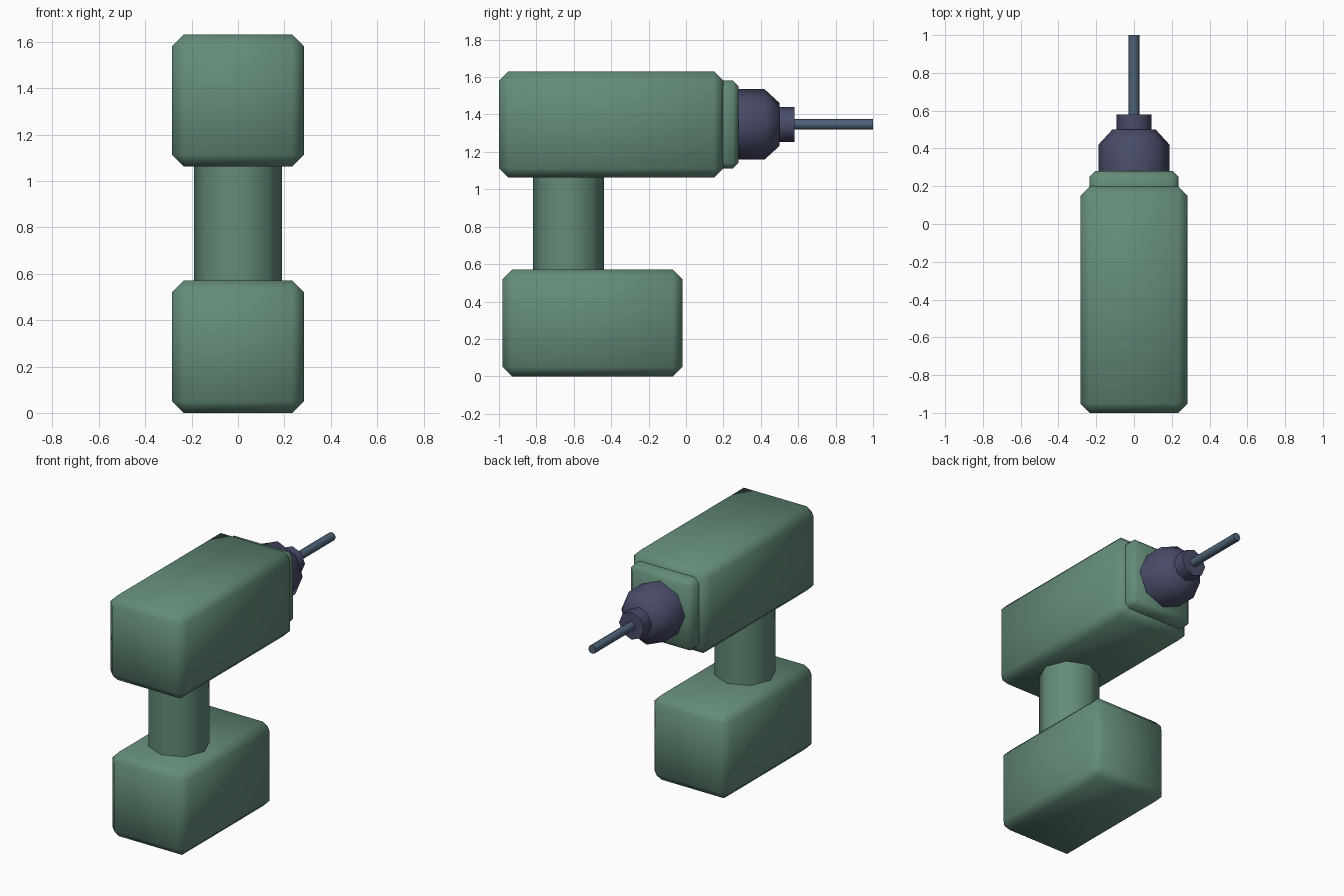
import bpy, bmesh, math
from mathutils import Matrix, Vector

if "Cube" in bpy.data.objects:
    bpy.data.objects.remove(bpy.data.objects["Cube"])


def material(name, rgb):
    m = bpy.data.materials.new(name)
    m.diffuse_color = (*rgb, 1)
    m.use_nodes = True
    m.node_tree.nodes["Principled BSDF"].inputs["Base Color"].default_value = m.diffuse_color
    return m


GREEN = material("sage green", (0.127, 0.262, 0.188))
DARK = material("dark slate violet", (0.067, 0.072, 0.142))
STEEL = material("blue steel", (0.076, 0.125, 0.188))


def finish(bm, name, mat, angle=None):
    bmesh.ops.recalc_face_normals(bm, faces=bm.faces)
    me = bpy.data.meshes.new(name)
    bm.to_mesh(me)
    bm.free()
    me.materials.append(mat)
    ob = bpy.data.objects.new(name, me)
    bpy.context.collection.objects.link(ob)
    bpy.ops.object.select_all(action='DESELECT')
    ob.select_set(True)
    bpy.context.view_layer.objects.active = ob
    if angle:
        bpy.ops.object.shade_smooth_by_angle(angle=math.radians(angle))
    else:
        bpy.ops.object.shade_smooth()
    return ob


def chamfered_box(name, lo, hi, chamfer, mat):
    lo, hi = Vector(lo), Vector(hi)
    bm = bmesh.new()
    bmesh.ops.create_cube(bm, size=1)
    bmesh.ops.scale(bm, vec=hi - lo, verts=bm.verts)
    bmesh.ops.translate(bm, vec=(lo + hi) / 2, verts=bm.verts)
    bmesh.ops.bevel(bm, geom=bm.edges[:], offset=chamfer, segments=1,
                    affect='EDGES', profile=0.5)
    return finish(bm, name, mat)


def lathe(name, profile, centre, mat, along_y=False, sides=8):
    """Turn (radius, height) points into a capped polygonal solid."""
    bm = bmesh.new()
    rings = [[bm.verts.new((r * math.cos(math.tau * i / sides),
                            r * math.sin(math.tau * i / sides), h))
              for i in range(sides)] for r, h in profile]
    for a, b in zip(rings, rings[1:]):
        for i in range(sides):
            j = (i + 1) % sides
            bm.faces.new((a[i], a[j], b[j], b[i]))
    bm.faces.new(rings[0][::-1])
    bm.faces.new(rings[-1])
    if along_y:
        bm.transform(Matrix.Rotation(-math.pi / 2, 4, 'X'))
    bm.transform(Matrix.Translation(centre))
    return finish(bm, name, mat, 50)


AXIS = (0, 0, 1.347)

# Housing, nose collar and battery block
chamfered_box("motor_housing", (-0.284, -1.0, 1.062), (0.284, 0.2, 1.631), 0.05, GREEN)
chamfered_box("nose_collar", (-0.236, 0.1, 1.11), (0.236, 0.28, 1.583), 0.03, GREEN)
chamfered_box("battery_base", (-0.284, -0.98, 0), (0.284, -0.02, 0.57), 0.05, GREEN)

# Octagonal grip between them
lathe("grip", [(0.19, 0.54), (0.19, 1.09)], (0, -0.629, 0), GREEN)

# Chuck with tapered front, jaw ring and drill bit
lathe("chuck", [(0.188, 0.25), (0.188, 0.42), (0.115, 0.50)], AXIS, DARK, True)
lathe("chuck_jaws", [(0.093, 0.47), (0.093, 0.58)], AXIS, DARK, True)
lathe("drill_bit", [(0.028, 0.55), (0.028, 1.0)], AXIS, STEEL, True)
